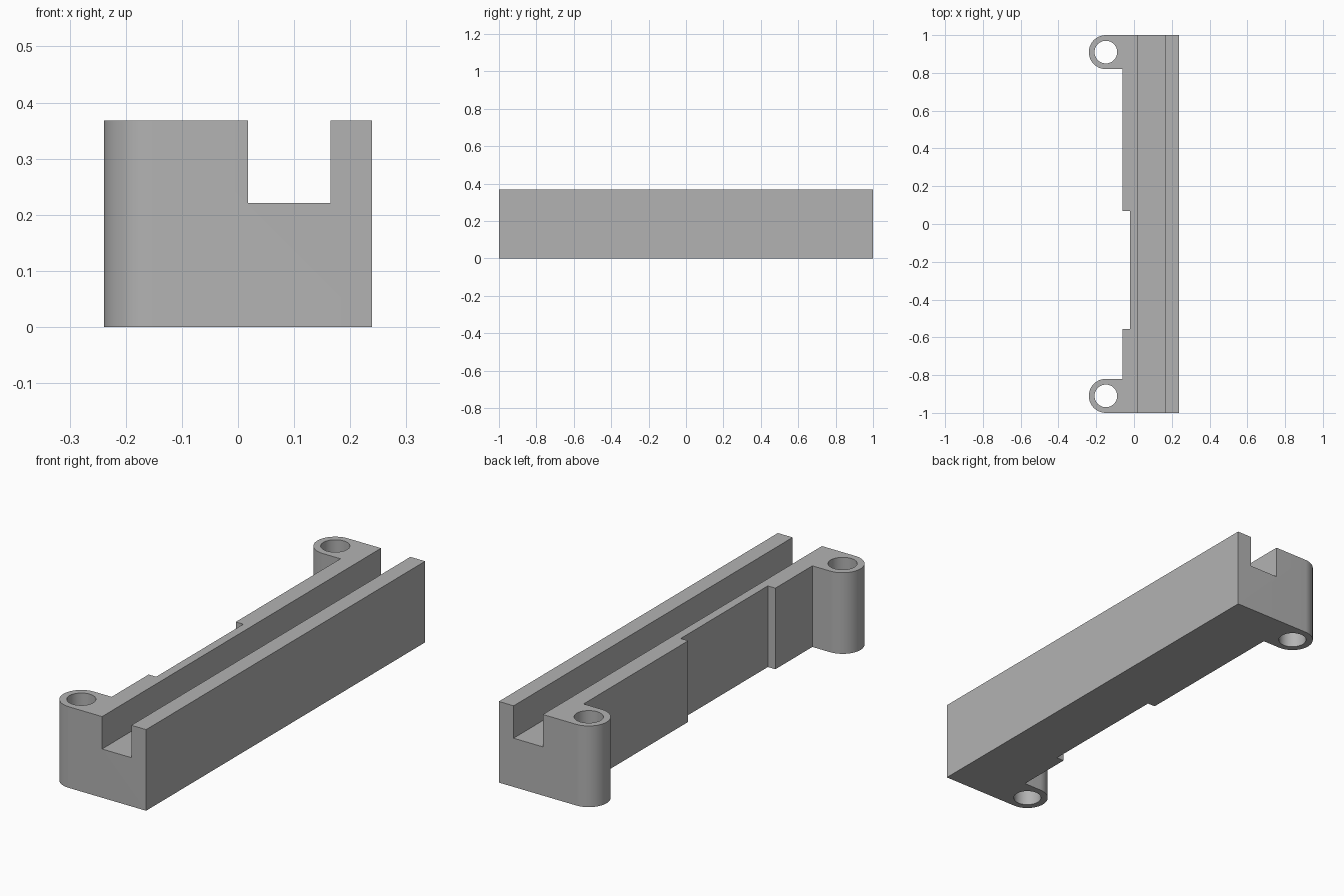
import bpy, bmesh
from math import sin, cos, pi, radians

cube = bpy.data.objects.get("Cube")
if cube:
    bpy.data.objects.remove(cube, do_unlink=True)

HEIGHT = 0.368
RIGHT, WALL, RECESS = 0.239, -0.06, -0.022
EAR_R, HOLE_R, EAR_X, EAR_Y = 0.09, 0.06, -0.149, 0.91
STEPS = 32

grey = bpy.data.materials.new("plain_grey")
grey.use_nodes = True
colour = (0.45, 0.45, 0.45, 1)
grey.diffuse_color = colour
grey.node_tree.nodes["Principled BSDF"].inputs["Base Color"].default_value = colour


def prism(name, outline, z0, z1):
    """Extrude a counter-clockwise xy outline from z0 to z1."""
    bm = bmesh.new()
    base = bm.faces.new([bm.verts.new((x, y, z0)) for x, y in outline])
    top = bmesh.ops.extrude_face_region(bm, geom=[base], use_keep_orig=True)
    moved = [v for v in top["geom"] if isinstance(v, bmesh.types.BMVert)]
    bmesh.ops.translate(bm, verts=moved, vec=(0, 0, z1 - z0))
    bmesh.ops.recalc_face_normals(bm, faces=bm.faces)
    mesh = bpy.data.meshes.new(name)
    bm.to_mesh(mesh)
    bm.free()
    obj = bpy.data.objects.new(name, mesh)
    bpy.context.collection.objects.link(obj)
    mesh.materials.append(grey)
    return obj


def arc(cy, radius, start, end, steps):
    return [(EAR_X + radius * cos(start + (end - start) * i / steps),
             cy + radius * sin(start + (end - start) * i / steps))
            for i in range(steps + 1)]


# Rail outline: straight right side, rounded screw ears, shallow recess on the left
outline = [(RIGHT, -1), (RIGHT, 1)]
outline += arc(EAR_Y, EAR_R, pi / 2, 3 * pi / 2, STEPS)
outline += [(WALL, EAR_Y - EAR_R), (WALL, 0.07), (RECESS, 0.07),
            (RECESS, -0.555), (WALL, -0.555), (WALL, EAR_R - EAR_Y)]
outline += arc(-EAR_Y, EAR_R, pi / 2, 3 * pi / 2, STEPS)
rail = prism("slotted_rail", outline, 0, HEIGHT)

# Cutters: the long channel and the two screw holes
cutters = [prism("channel_cutter",
                 [(0.018, -1.1), (0.165, -1.1), (0.165, 1.1), (0.018, 1.1)], 0.221, 0.5)]
for side, cy in (("front", -EAR_Y), ("back", EAR_Y)):
    circle = arc(cy, HOLE_R, 0, 2 * pi, 2 * STEPS)[:-1]
    cutters.append(prism(side + "_hole_cutter", circle, -0.1, 0.5))

bpy.context.view_layer.objects.active = rail
rail.select_set(True)
for cutter in cutters:
    cut = rail.modifiers.new(cutter.name, 'BOOLEAN')
    cut.operation, cut.solver, cut.object = 'DIFFERENCE', 'EXACT', cutter
    bpy.ops.object.modifier_apply(modifier=cut.name)
    bpy.data.objects.remove(cutter, do_unlink=True)

bpy.ops.object.shade_smooth_by_angle(angle=radians(30))
